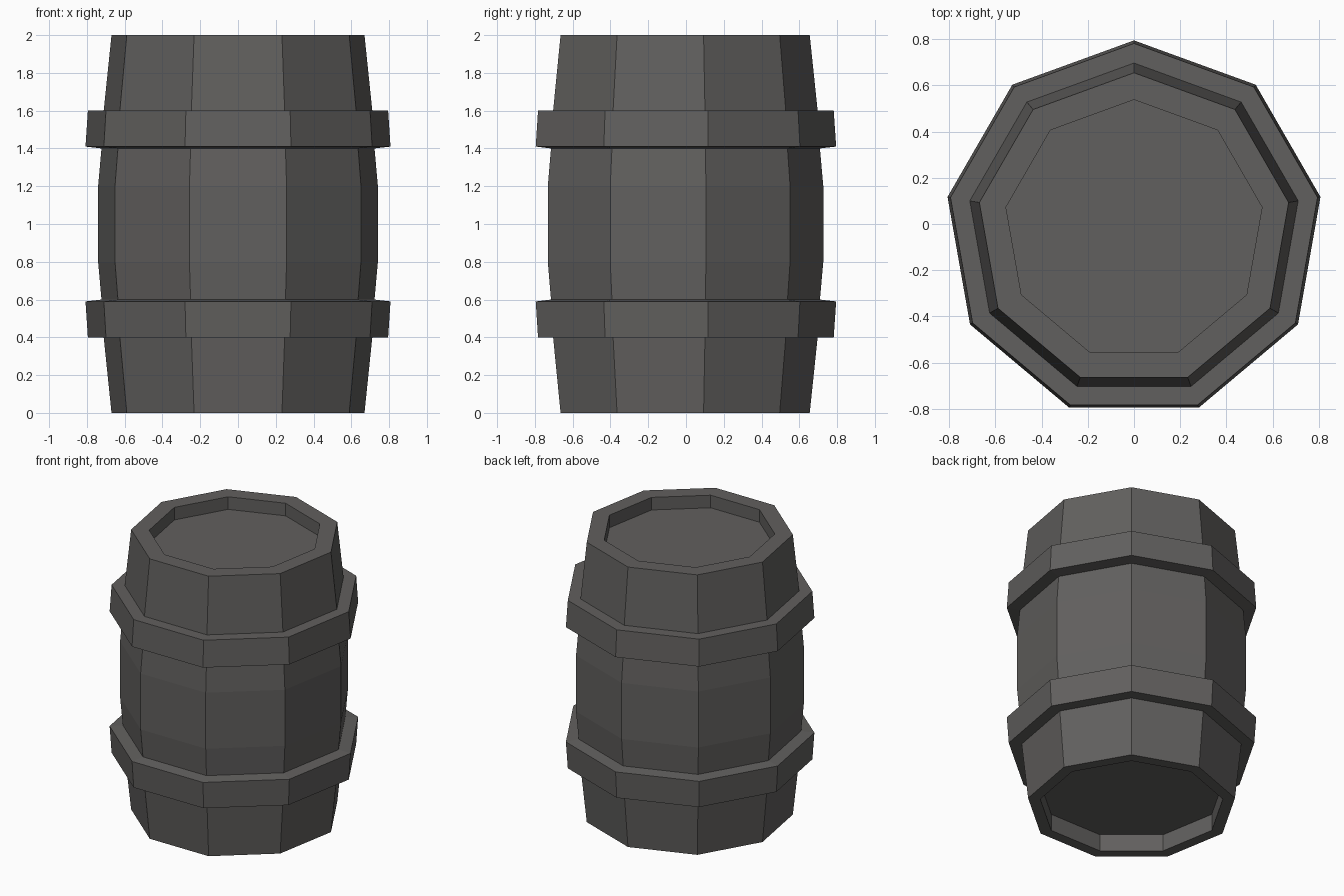
import bpy, bmesh, math

old = bpy.data.objects.get("Cube")
if old:
    bpy.data.objects.remove(old, do_unlink=True)

SIDES = 9
CENTRE_Y = -0.025

wood = bpy.data.materials.new("dark_grey_wood")
wood.use_nodes = True
colour = (0.12, 0.116, 0.112, 1)
wood.diffuse_color = colour
wood.node_tree.nodes["Principled BSDF"].inputs["Base Color"].default_value = colour


def lathe(name, profile, closed):
    """Turn a (radius, z) profile round the axis, one corner pointing back."""
    bm = bmesh.new()
    rings = []
    for r, z in profile:
        angles = [math.pi / 2 + math.tau * i / SIDES for i in range(SIDES)]
        rings.append([bm.verts.new((r * math.cos(a), r * math.sin(a) + CENTRE_Y, z))
                      for a in angles])
    pairs = list(zip(rings, rings[1:]))
    if closed:
        pairs.append((rings[-1], rings[0]))
    else:
        bm.faces.new(rings[0])
        bm.faces.new(rings[-1])
    for low, high in pairs:
        for i in range(SIDES):
            j = (i + 1) % SIDES
            bm.faces.new((low[i], low[j], high[j], high[i]))
    bmesh.ops.recalc_face_normals(bm, faces=bm.faces)
    mesh = bpy.data.meshes.new(name)
    bm.to_mesh(mesh)
    bm.free()
    mesh.materials.append(wood)
    obj = bpy.data.objects.new(name, mesh)
    bpy.context.collection.objects.link(obj)
    return obj


# Bulging body with a recessed lid and a recessed base
lathe("barrel_body", [
    (0.6, 0.12), (0.6, 0), (0.68, 0), (0.722, 0.4), (0.734, 0.6), (0.752, 0.8),
    (0.752, 1.2), (0.734, 1.4), (0.722, 1.6), (0.68, 2), (0.563, 2), (0.563, 1.91),
], closed=False)

# Two hoops, mirrored about mid height
hoop = [(0.72, 0.4), (0.807, 0.4), (0.82, 0.59), (0.732, 0.6)]
lathe("lower_hoop", hoop, closed=True)
lathe("upper_hoop", [(r, 2 - z) for r, z in hoop], closed=True)
